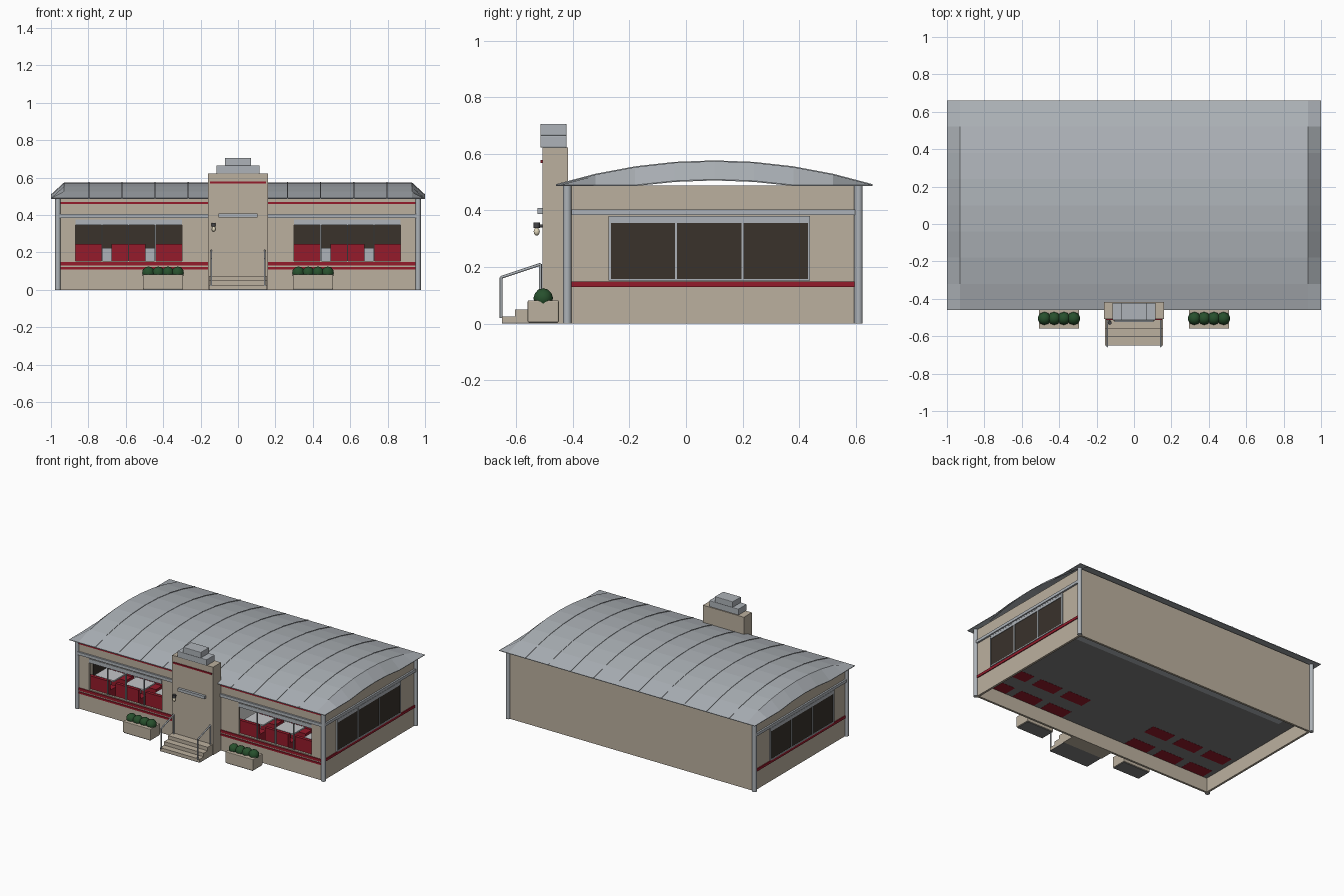
import bpy, bmesh, math
from mathutils import Vector

if "Cube" in bpy.data.objects:
    bpy.data.objects.remove(bpy.data.objects["Cube"])


def mat(name, r, g, b):
    m = bpy.data.materials.new(name)
    m.diffuse_color = (r, g, b, 1)
    m.use_nodes = True
    m.node_tree.nodes["Principled BSDF"].inputs["Base Color"].default_value = m.diffuse_color
    return m


TAN = mat("tan plaster", 0.50, 0.435, 0.345)
METAL = mat("roof metal", 0.42, 0.45, 0.48)
RED = mat("red", 0.30, 0.011, 0.024)
GLASS = mat("dark brown glass", 0.041, 0.032, 0.024)
GREEN = mat("leaf green", 0.02, 0.08, 0.026)
FLOOR = mat("floor grey", 0.21, 0.21, 0.205)
TABLE = mat("table grey", 0.55, 0.56, 0.58)
DARK = mat("dark iron", 0.06, 0.06, 0.065)
LAMP = mat("lamp cream", 0.75, 0.68, 0.5)


def make(name, bm, m):
    bmesh.ops.recalc_face_normals(bm, faces=bm.faces)
    me = bpy.data.meshes.new(name)
    bm.to_mesh(me)
    bm.free()
    me.materials.append(m)
    ob = bpy.data.objects.new(name, me)
    bpy.context.collection.objects.link(ob)
    return ob


def box(name, m, x0, x1, y0, y1, z0, z1, bevel=0):
    bm = bmesh.new()
    bmesh.ops.create_cube(bm, size=1)
    for v in bm.verts:
        v.co = ((x0 + x1) / 2 + v.co.x * (x1 - x0),
                (y0 + y1) / 2 + v.co.y * (y1 - y0),
                (z0 + z1) / 2 + v.co.z * (z1 - z0))
    if bevel:
        bmesh.ops.bevel(bm, geom=bm.edges[:], offset=bevel, segments=2,
                        profile=0.5, affect='EDGES')
    return make(name, bm, m)


def pair(name, m, x0, x1, *rest, **kw):
    # one box on each side of x = 0
    box("right_" + name, m, x0, x1, *rest, **kw)
    box("left_" + name, m, -x1, -x0, *rest, **kw)


def rod(name, m, a, b, r, sides=12):
    a, b = Vector(a), Vector(b)
    bm = bmesh.new()
    bmesh.ops.create_cone(bm, cap_ends=True, segments=sides, radius1=r,
                          radius2=r, depth=(b - a).length)
    ob = make(name, bm, m)
    for p in ob.data.polygons:
        p.use_smooth = len(p.vertices) == 4
    ob.location = (a + b) / 2
    ob.rotation_euler = (b - a).to_track_quat('Z', 'Y').to_euler()
    return ob


def ball(name, m, c, r, zs=1.0):
    bm = bmesh.new()
    bmesh.ops.create_icosphere(bm, subdivisions=2, radius=r)
    for v in bm.verts:
        v.co.z *= zs
    ob = make(name, bm, m)
    ob.location = c
    for p in ob.data.polygons:
        p.use_smooth = True


# Raised floor inside an open-bottomed shell of walls
FY, BY, SX, TOP, FZ = -0.42, 0.61, 0.96, 0.488, 0.10
box("floor", FLOOR, -0.945, 0.945, -0.405, 0.595, FZ, FZ + 0.01)
box("back_wall", TAN, -SX, SX, BY - 0.015, BY, 0, TOP)
box("back_wall_lining", GLASS, -0.945, 0.945, 0.588, 0.595, FZ + 0.01, TOP)
pair("side_wall", TAN, SX - 0.015, SX, FY, BY, 0, TOP)
W0, W1, WB, WT = 0.30, 0.87, 0.155, 0.375
box("front_wall_lower", TAN, -SX, SX, FY, FY + 0.015, 0, WB)
box("front_wall_upper", TAN, -SX, SX, FY, FY + 0.015, WT, TOP)
box("front_wall_middle", TAN, -W0, W0, FY, FY + 0.015, WB, WT)
pair("front_wall_end", TAN, W1, SX, FY, FY + 0.015, WB, WT)

# Corner posts
for x in (-0.963, 0.963):
    for y in (-0.42, 0.61):
        rod("corner_post", METAL, (x, y, 0), (x, y, 0.49), 0.015)

# Front and side trim bands
pair("front_upper_stripe", RED, 0.16, 0.95, FY - 0.006, FY, 0.459, 0.470)
pair("front_metal_band", METAL, 0.16, 0.965, FY - 0.012, FY, 0.384, 0.405)
pair("front_red_stripe", RED, 0.16, 0.95, FY - 0.006, FY, 0.131, 0.149)
pair("front_thin_stripe", RED, 0.16, 0.95, FY - 0.006, FY, 0.109, 0.122)
pair("side_metal_band", METAL, SX, SX + 0.012, -0.405, 0.60, 0.384, 0.404)
pair("side_red_stripe", RED, SX, SX + 0.006, -0.405, 0.60, 0.130, 0.148)

# Front windows: open panes with thin mullions and a metal header
pair("front_header", METAL, W0, W1, FY - 0.004, FY + 0.012, 0.347, WT)
for i in range(1, 4):
    x = W0 + (W1 - W0) * i / 4
    pair("front_mullion", METAL, x - 0.003, x + 0.003, FY - 0.002, FY + 0.010, WB, WT)

# Side windows: dark panes through the wall, with frames
S0, S1 = -0.27, 0.435
pair("side_glass", GLASS, SX - 0.018, SX + 0.004, S0, S1, 0.153, 0.38)
pair("side_header", METAL, SX, SX + 0.008, S0, S1, 0.355, 0.376)
for z in (0.153, 0.376):
    pair("side_frame_rail", METAL, SX, SX + 0.009, S0, S1, z - 0.003, z + 0.004)
for i in range(4):
    y = S0 + (S1 - S0) * i / 3
    pair("side_mullion", METAL, SX, SX + 0.009, y - 0.004, y + 0.004, 0.153, 0.38)

# Booths: two facing benches with a table between, and a counter behind
for x in (0.35, 0.585, 0.82):
    a, b = x - 0.09, x + 0.09
    pair("front_bench_seat", RED, a, b, -0.403, -0.31, FZ - 0.001, 0.175)
    pair("front_bench_back", RED, a, b, -0.403, -0.38, 0.175, 0.245)
    pair("rear_bench_seat", RED, a, b, -0.21, -0.117, FZ - 0.001, 0.175)
    pair("rear_bench_back", RED, a, b, -0.14, -0.117, 0.175, 0.245)
    pair("booth_table_top", TABLE, x - 0.075, x + 0.075, -0.325, -0.195, 0.205, 0.215)
    for s in (-1, 1):
        rod("booth_table_leg", METAL, (s * x, -0.26, FZ + 0.01), (s * x, -0.26, 0.205), 0.01)
box("counter", METAL, -0.85, 0.85, 0.42, 0.52, FZ - 0.001, 0.225)


# Arched roof with lowered ends
def arch(y):
    return 0.574 - 0.268 * (y - 0.1) ** 2


YS = [-0.46 + 0.14 * i for i in range(9)]


def sheet(name, m, xs, drops, lift, thick):
    bm = bmesh.new()
    rows = []
    for x, d in zip(xs, drops):
        up = [bm.verts.new((x, y, max(0.49, arch(y) - d) + lift)) for y in YS]
        dn = [bm.verts.new((x, v.co.y, v.co.z - thick)) for v in up]
        rows.append(up + dn[::-1])
    n = len(rows[0])
    for a, b in zip(rows, rows[1:]):
        for i in range(n):
            j = (i + 1) % n
            bm.faces.new((a[i], a[j], b[j], b[i]))
    h = n // 2
    for r in (rows[0], rows[-1]):
        for i in range(h - 1):
            bm.faces.new((r[i], r[i + 1], r[n - 2 - i], r[n - 1 - i]))
    return make(name, bm, m)


sheet("roof", METAL, (-1, -0.93, 0.93, 1), (0.064, 0, 0, 0.064), 0, 0.004)
for i in range(10):
    x = -0.797 + 0.177 * i
    sheet("roof_seam", METAL, (x - 0.003, x + 0.003), (0, 0), 0.003, 0.004)

# Entrance tower with stepped cap
box("entrance_tower", TAN, -0.16, 0.16, -0.507, -0.418, 0, 0.622)
box("tower_cap_lower", METAL, -0.115, 0.115, -0.515, -0.422, 0.622, 0.666, bevel=0.004)
box("tower_cap_upper", METAL, -0.07, 0.07, -0.515, -0.422, 0.664, 0.706, bevel=0.004)
box("tower_stripe", RED, -0.15, 0.15, -0.514, -0.507, 0.568, 0.578)
box("door_canopy", METAL, -0.105, 0.105, -0.525, -0.507, 0.388, 0.408)

# Wall lamp
rod("lamp_arm", DARK, (-0.13, -0.507, 0.345), (-0.13, -0.53, 0.345), 0.005)
rod("lamp_hood", DARK, (-0.13, -0.528, 0.338), (-0.13, -0.528, 0.358), 0.011)
ball("lamp_globe", LAMP, (-0.13, -0.528, 0.325), 0.011, 1.3)

# Steps on a dark base plate
box("step_base", FLOOR, -0.155, 0.155, -0.65, -0.507, 0, 0.004)
for i, y in enumerate((-0.65, -0.605, -0.56)):
    box("step", TAN, -0.155, 0.155, y, -0.505, max(0.004, 0.025 * i), 0.025 * (i + 1))

# Hand rails
for x in (-0.143, 0.143):
    rod("rail_front_post", METAL, (x, -0.654, 0.02), (x, -0.654, 0.163), 0.005, 8)
    rod("rail_back_post", METAL, (x, -0.515, 0.07), (x, -0.515, 0.21), 0.005, 8)
    rod("hand_rail", METAL, (x, -0.655, 0.163), (x, -0.513, 0.21), 0.005, 8)

# Planters with round shrubs
pair("planter_base", FLOOR, 0.297, 0.504, -0.556, -0.454, 0, 0.005)
pair("planter", TAN, 0.293, 0.508, -0.56, -0.45, 0.004, 0.082, bevel=0.004)
for s in (-1, 1):
    for i in range(4):
        ball("shrub", GREEN, (s * (0.323 + 0.052 * i), -0.505, 0.09), 0.035)
